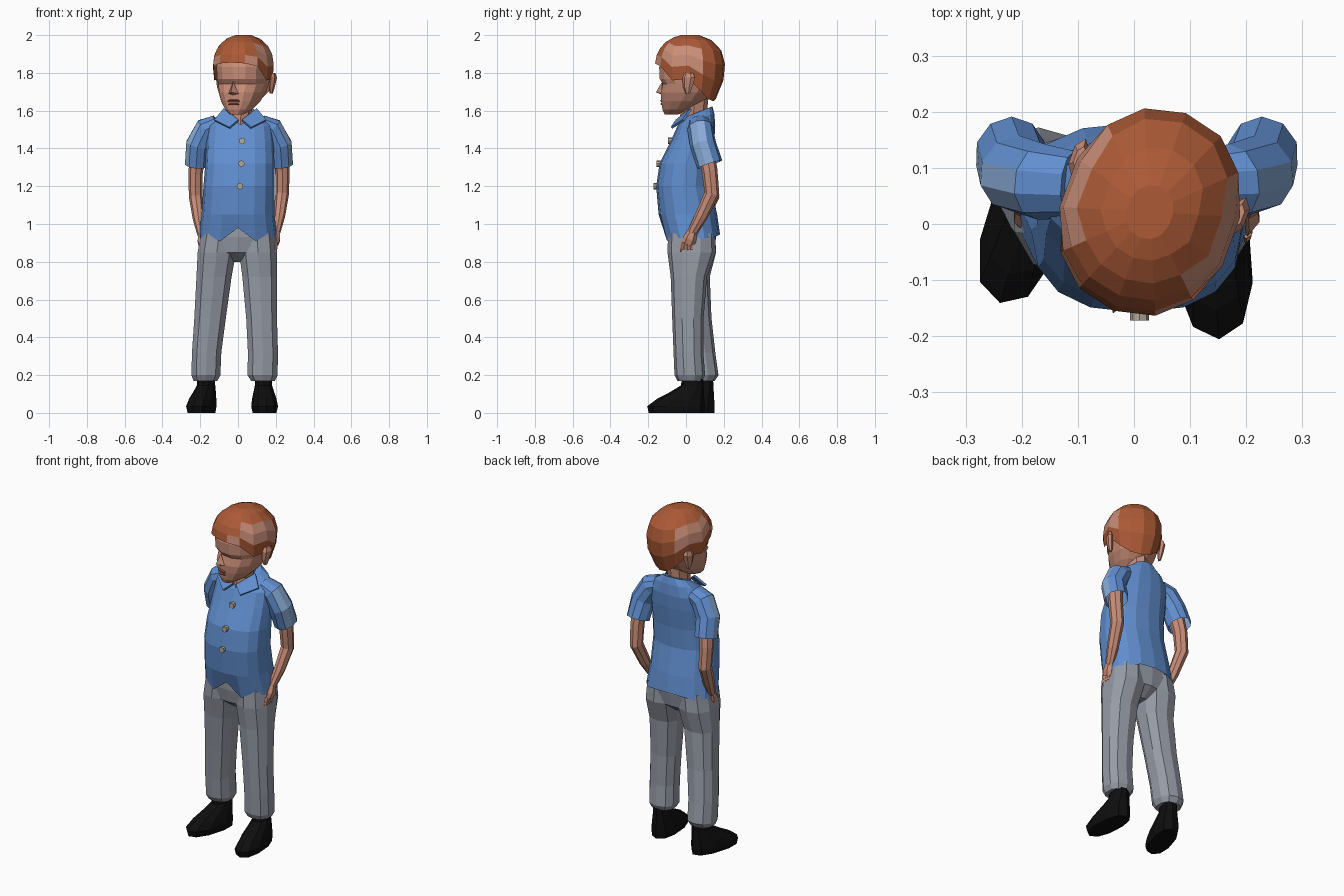
import bpy, bmesh, math
from mathutils import Vector, Matrix

if "Cube" in bpy.data.objects:
    bpy.data.objects.remove(bpy.data.objects["Cube"])

def material(name, rgb):
    m = bpy.data.materials.new(name)
    lin = [(c / 255 / 12.92) if c < 11 else ((c / 255 + .055) / 1.055) ** 2.4 for c in rgb]
    m.diffuse_color = (*lin, 1)
    m.use_nodes = True
    m.node_tree.nodes["Principled BSDF"].inputs["Base Color"].default_value = m.diffuse_color
    return m

SKIN = material("skin", (202, 142, 120))
HAIR = material("auburn_hair", (172, 90, 54))
SHIRT = material("blue_shirt", (97, 143, 208))
PALE = material("pale_blue", (138, 172, 215))
GREY = material("grey_trousers", (150, 155, 166))
BLACK = material("black_shoes", (14, 14, 15))
BUTTON = material("beige_button", (178, 170, 155))
LIP = material("lip", (150, 88, 74))

def make(name, verts, faces, mats, rule=None):
    me = bpy.data.meshes.new(name)
    me.from_pydata([tuple(v) for v in verts], [], faces)
    bm = bmesh.new()
    bm.from_mesh(me)
    bmesh.ops.recalc_face_normals(bm, faces=bm.faces)
    if rule:
        for f in bm.faces:
            f.material_index = int(rule(f))
    bm.to_mesh(me)
    bm.free()
    for m in mats:
        me.materials.append(m)
    ob = bpy.data.objects.new(name, me)
    bpy.context.collection.objects.link(ob)
    return ob

def skin_faces(rows, n, bottom, top):
    f = [(r * n + i, r * n + (i + 1) % n, (r + 1) * n + (i + 1) % n, (r + 1) * n + i)
         for r in range(rows - 1) for i in range(n)]
    if bottom:
        f.append(tuple(range(n)))
    if top:
        f.append(tuple(range((rows - 1) * n, rows * n)))
    return f

def circle(n, p=1.0):
    out = []
    for i in range(n):
        a = -math.pi / 2 + 2 * math.pi * i / n
        c, s = round(math.cos(a), 6), math.sin(a)
        out.append((math.copysign(abs(c) ** p, c), math.copysign(abs(s) ** p, s)))
    return out

def loft(name, rings, n, mats, p=1.0, bottom=True, top=True, rule=None):
    """Stack of level rings (cx, cy, z, rx, ry, slope along y)."""
    verts = []
    for cx, cy, z, rx, ry, *t in rings:
        for c, s in circle(n, p):
            verts.append((cx + rx * c, cy + ry * s, z + (t[0] * ry * s if t else 0)))
    return make(name, verts, skin_faces(len(rings), n, bottom, top), mats, rule)

def tube(name, pts, n, mats, start=True, end=True, rule=None):
    """Limb along a path of (x, y, z, radius across, radius in depth)."""
    c = [Vector(q[:3]) for q in pts]
    verts = []
    for k, q in enumerate(pts):
        t = (c[min(k + 1, len(c) - 1)] - c[max(k - 1, 0)]).normalized()
        u = Vector((0, 1, 0)).cross(t).normalized()
        v = t.cross(u)
        verts += [c[k] + u * q[3] * a + v * q[4] * b for a, b in circle(n)]
    return make(name, verts, skin_faces(len(pts), n, start, end), mats, rule)

def place(ob, x, y, deg, z=0):
    ob.data.transform(Matrix.Translation((x, y, z)) @ Matrix.Rotation(math.radians(deg), 4, 'Z'))

# ---- shirt body with notched hem
shirt = loft("shirt_body", [
    (0, .035, .925, .208, .145), (0, .01, 1.05, .193, .155), (.005, -.013, 1.2, .188, .145),
    (.01, -.002, 1.32, .183, .138), (.01, .035, 1.44, .178, .115), (.01, .055, 1.52, .17, .10),
    (.012, .065, 1.565, .13, .085, .2), (.015, .07, 1.595, .075, .07, .4)],
    16, [SHIRT], p=.85, bottom=False)
for i, z in ((0, .98), (1, .91), (15, .91), (8, .945), (7, .94), (9, .94)):
    shirt.data.vertices[i].co.z = z

# ---- collar flaps
for side in (1, -1):
    q = [(.008, -.045, 1.545), (.055, -.072, 1.505), (.135, -.01, 1.545), (.085, .03, 1.605)]
    ob = make("collar_flap", [(.012 + side * x, y, z) for x, y, z in q], [(0, 1, 2, 3)], [SHIRT])
    ob.modifiers.new("thick", 'SOLIDIFY').thickness = .012

# ---- buttons
for x, y, z in ((.022, -.083, 1.44), (.018, -.145, 1.32), (.01, -.16, 1.2)):
    bpy.ops.mesh.primitive_cylinder_add(vertices=8, radius=.017, depth=.024,
                                        location=(x, y, z), rotation=(math.pi / 2, 0, 0))
    bpy.context.object.name = "shirt_button"
    bpy.context.object.data.materials.append(BUTTON)

# ---- sleeves, arms and hands, both sides
for side in (1, -1):
    def flip(pts, dz=0):
        return [(side * x + (.01 if side < 0 else 0), y, z + dz, a, b) for x, y, z, a, b in pts]
    tube("sleeve", flip([(.12, .07, 1.53, .05, .06), (.175, .075, 1.505, .066, .068),
                         (.22, .09, 1.42, .068, .07), (.23, .125, 1.315, .064, .07)]),
         10, [SHIRT, PALE], end=False,
         rule=lambda f: side * f.normal.x > .7 and f.normal.y < .4)
    low = 0 if side > 0 else -.015
    tube("arm", flip([(.22, .1, 1.42, .042, .045), (.235, .125, 1.28, .038, .042),
                      (.234, .137, 1.16, .036, .04), (.218, .08, 1.04, .031, .034),
                      (.204, .033, .955, .02, .026)], low), 8, [SKIN])
    tube("hand", flip([(.204, .035, .96, .02, .025), (.205, .02, .92, .021, .036),
                       (.2, .01, .895, .017, .034)], low), 6, [SKIN])
    for k in range(4):
        y = -.016 + k * .017
        tube("finger", flip([(.2, y, .905, .01, .01), (.2, y - .008, .87, .009, .009),
                             (.19, y - .012, .838 + .006 * abs(k - 1), .006, .006)], low), 5, [SKIN])
    tube("thumb", flip([(.195, .005, .94, .01, .012), (.18, -.022, .90, .009, .01),
                        (.178, -.028, .868, .006, .007)], low), 5, [SKIN])

# ---- trousers
loft("trouser_hips", [(0, .03, .8, .05, .05), (-.003, .03, .85, .17, .115), (0, .03, .93, .197, .13),
                      (0, .02, 1.04, .175, .12)], 14, [GREY], p=.85)
LEGS = {"right": [(.10, .03, .95, .10, .125), (.106, .03, .85, .104, .128), (.115, .015, .72, .096, .096),
                  (.125, .01, .5, .085, .083), (.132, .013, .32, .083, .079), (.13, .02, .2, .083, .081),
                  (.132, .02, .17, .066, .066)],
        "left": [(-.10, .03, .95, .10, .125), (-.112, .033, .85, .106, .126), (-.127, .03, .72, .097, .096),
                 (-.148, .05, .5, .087, .085), (-.166, .07, .32, .081, .085), (-.17, .085, .2, .08, .087),
                 (-.172, .085, .17, .066, .068)]}
for side, rings in LEGS.items():
    loft("trouser_leg_" + side, rings, 10, [GREY], p=.85)

# ---- shoes
for x, y, turn, name in ((.135, .03, 4, "right"), (-.17, .085, -17, "left")):
    ob = loft("shoe_" + name, [(0, -.08, .005, .062, .148), (0, -.083, .035, .07, .153),
                               (0, -.058, .075, .064, .125), (0, -.025, .11, .055, .09),
                               (0, .003, .145, .046, .06), (0, .005, .2, .045, .055)],
              10, [BLACK], p=.85)
    for v in ob.data.vertices:          # rest the sole on the ground
        if v.index < 10:
            v.co.z = 0
    place(ob, x, y, turn)

# ---- neck
loft("neck", [(.012, .03, 1.5, .05, .075), (.015, .04, 1.58, .055, .07), (.025, .045, 1.68, .06, .075)],
     8, [SKIN])

# ---- head, built facing forward then turned
HX, HY, TURN = .035, .04, -20
head = loft("head", [(0, -.125, 1.58, .035, .035), (0, -.092, 1.605, .07, .078), (0, -.06, 1.65, .102, .115),
                     (0, -.037, 1.695, .122, .14), (0, -.015, 1.742, .132, .148), (0, -.018, 1.768, .136, .164),
                     (0, -.015, 1.83, .14, .17), (0, -.015, 1.91, .12, .145), (0, -.01, 1.965, .06, .07)],
            14, [SKIN], p=.9)
parts = [head]

# nose: small wedge
parts.append(make("nose", [(0, -.176, 1.755), (-.028, -.172, 1.69), (.028, -.172, 1.69),
                           (0, -.212, 1.698), (0, -.17, 1.68)],
                  [(0, 1, 3), (0, 3, 2), (1, 4, 3), (4, 2, 3), (0, 2, 4, 1)], [SKIN]))

# lips: two thin wedges
for z, w in ((1.653, .036), (1.636, .03)):
    parts.append(loft("lip", [(0, -.165, z - .006, w, .014), (0, -.165, z, w, .02),
                              (0, -.165, z + .005, w * .8, .013)], 8, [LIP]))

# ears
for side in (1, -1):
    ear = loft("ear", [(0, 0, -.055, .008, .012), (.004, 0, -.02, .014, .026), (.01, .008, .03, .016, .036),
                       (.008, .008, .055, .01, .022)], 6, [SKIN])
    ear.data.transform(Matrix.Translation((side * .142, .02, 1.745)) @ Matrix.Scale(side, 4, (1, 0, 0)))
    if side < 0:
        ear.data.flip_normals()
    parts.append(ear)

# hair: dome with a hairline that dips to the nape
N, ROWS = 14, (0, .3, .55, .76, .92, 1)
LINE = [1.855, 1.85, 1.835, 1.76, 1.77, 1.70, 1.66, 1.65]
verts = []
for f in ROWS:
    for i, (c, s) in enumerate(circle(N, .93)):
        zb = LINE[min(i, N - i)]
        z = zb + (2.0 - zb) * f
        if z > 1.83:
            r = max(1 - ((z - 1.83) / .175) ** 2.4, 0) ** .5
        else:
            r = 1 - .3 * ((1.83 - z) / .18) ** 2
        verts.append((.158 * r * c, -.02 + .188 * r * s, z))

def pale_patch(f):
    m = f.calc_center_median()
    return abs(m.x) > .095 and 1.83 < m.z < 1.94 and m.y < .1

parts.append(make("hair", verts, skin_faces(len(ROWS), N, False, True), [HAIR, SKIN], pale_patch))
for ob in parts:
    place(ob, HX, HY, TURN)
